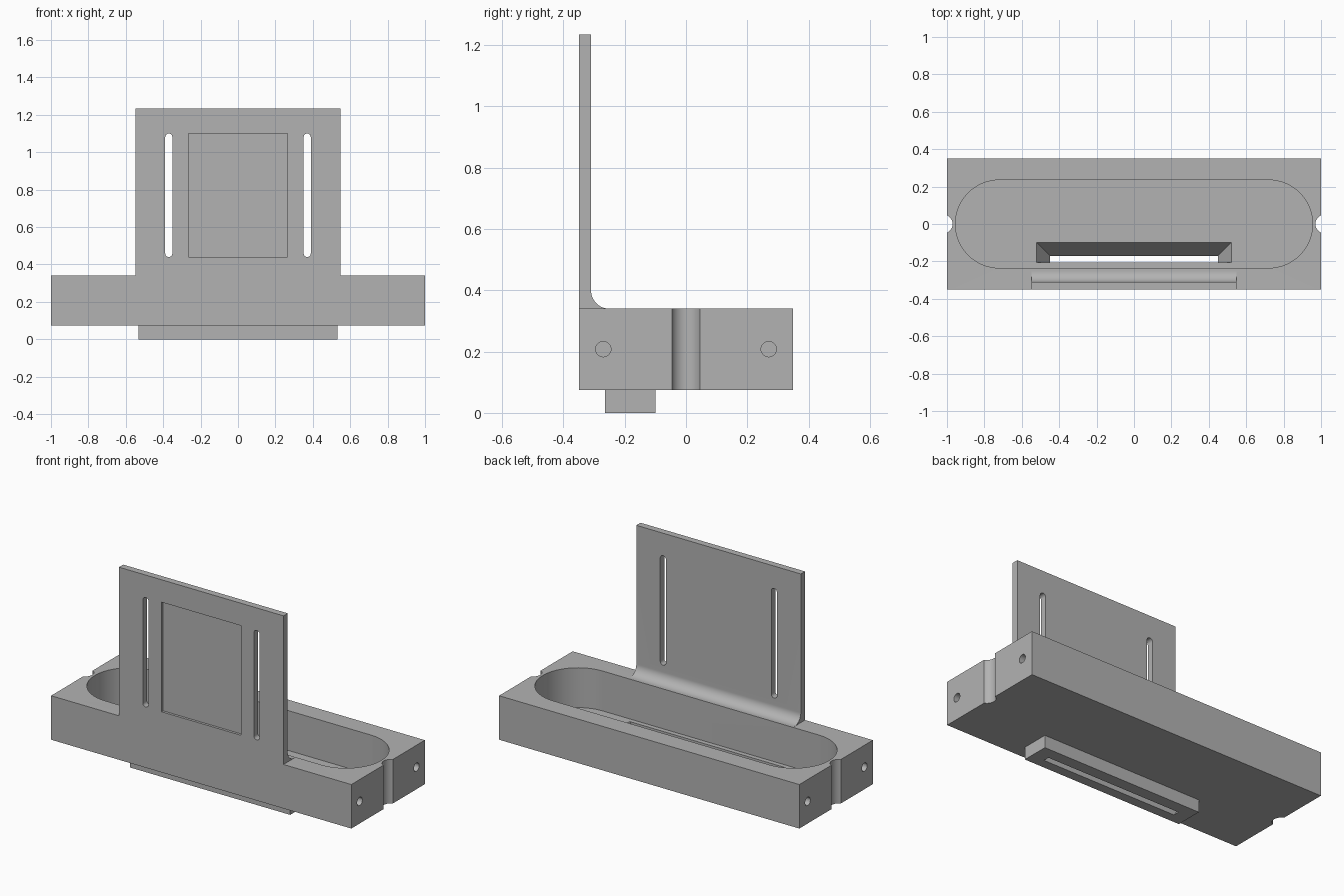
import bpy, bmesh
from math import sin, cos, pi
from mathutils import Vector

old = bpy.data.objects.get("Cube")
if old:
    bpy.data.objects.remove(old, do_unlink=True)

grey = bpy.data.materials.new("plain grey")
grey.use_nodes = True
grey.diffuse_color = (0.45, 0.45, 0.45, 1)
grey.node_tree.nodes["Principled BSDF"].inputs["Base Color"].default_value = (0.45, 0.45, 0.45, 1)


def loft(name, start, end):
    """Closed solid between two matching outlines."""
    bm = bmesh.new()
    a = [bm.verts.new(p) for p in start]
    b = [bm.verts.new(p) for p in end]
    bm.faces.new(a)
    bm.faces.new(b)
    for i in range(len(a)):
        j = (i + 1) % len(a)
        bm.faces.new((a[i], a[j], b[j], b[i]))
    bmesh.ops.recalc_face_normals(bm, faces=bm.faces)
    mesh = bpy.data.meshes.new(name)
    bm.to_mesh(mesh)
    bm.free()
    mesh.materials.append(grey)
    ob = bpy.data.objects.new(name, mesh)
    bpy.context.collection.objects.link(ob)
    return ob


def prism(name, outline, axis, lo, hi):
    """Extrude a 2D outline along axis 0, 1 or 2."""
    def place(h):
        pts = []
        for u, v in outline:
            p = [u, v]
            p.insert(axis, h)
            pts.append(Vector(p))
        return pts
    return loft(name, place(lo), place(hi))


def rect(u0, u1, v0, v1):
    return [(u0, v0), (u1, v0), (u1, v1), (u0, v1)]


def arc(cu, cv, r, a0, a1, n):
    return [(cu + r * cos(a0 + (a1 - a0) * i / n), cv + r * sin(a0 + (a1 - a0) * i / n))
            for i in range(n + 1)]


def circle(cu, cv, r, n=32):
    return arc(cu, cv, r, 0, 2 * pi, n)[:-1]


def combine(target, tool, operation):
    mod = target.modifiers.new(tool.name, 'BOOLEAN')
    mod.operation = operation
    mod.solver = 'EXACT'
    mod.object = tool
    bpy.context.view_layer.objects.active = target
    bpy.ops.object.modifier_apply(modifier=mod.name)
    bpy.data.objects.remove(tool, do_unlink=True)


# Tray block
holder = prism("tray_holder", rect(-1, 1, -0.35, 0.35), 2, 0.075, 0.34)

# Upright plate with a fillet where it meets the block
side = [(-0.35, 0.2), (-0.25, 0.2)]
side += arc(-0.25, 0.4, 0.06, 1.5 * pi, pi, 16)
side += [(-0.31, 1.235), (-0.35, 1.235)]
combine(holder, prism("upright_plate", side, 0, -0.548, 0.548), 'UNION')

# Spout under the block
combine(holder, prism("spout", rect(-0.533, 0.533, -0.265, -0.10), 2, 0, 0.09), 'UNION')

# Long round-ended pocket
r = 0.235
stadium = arc(0.955 - r, 0, r, -pi / 2, pi / 2, 32) + arc(r - 0.955, 0, r, pi / 2, 1.5 * pi, 32)
combine(holder, prism("pocket", stadium, 2, 0.10, 0.5), 'DIFFERENCE')

# Tapered funnel down through the spout, sloping at the back and ends
def funnel_ring(t):
    w = 0.45 + 0.07 * t
    return [(x, y, 0.1 * t) for x, y in rect(-w, w, -0.207, -0.17 + 0.07 * t)]


combine(holder, loft("funnel", funnel_ring(-0.05), funnel_ring(1.02)), 'DIFFERENCE')

# Shallow front panel recess
combine(holder, prism("panel_recess", rect(-0.265, 0.265, 0.44, 1.10), 1, -0.4, -0.335), 'DIFFERENCE')

for s in (-1, 1):
    # Narrow slots through the plate
    c, q = 0.37 * s, 0.019
    slot = arc(c, 1.10 - q, q, 0, pi, 12) + arc(c, 0.44 + q, q, pi, 2 * pi, 12)
    combine(holder, prism("plate_slot", slot, 1, -0.5, -0.2), 'DIFFERENCE')
    # Rounded end notches
    combine(holder, prism("end_notch", circle(1.019 * s, 0, 0.049, 48), 2, 0, 0.5), 'DIFFERENCE')
    # Screw holes in the ends
    for y in (-0.27, 0.27):
        combine(holder, prism("screw_hole", circle(y, 0.208, 0.025), 0, 0.87 * s, 1.1 * s), 'DIFFERENCE')

bpy.ops.object.select_all(action='DESELECT')
holder.select_set(True)
bpy.context.view_layer.objects.active = holder
bpy.ops.object.shade_smooth_by_angle(angle=0.5)
